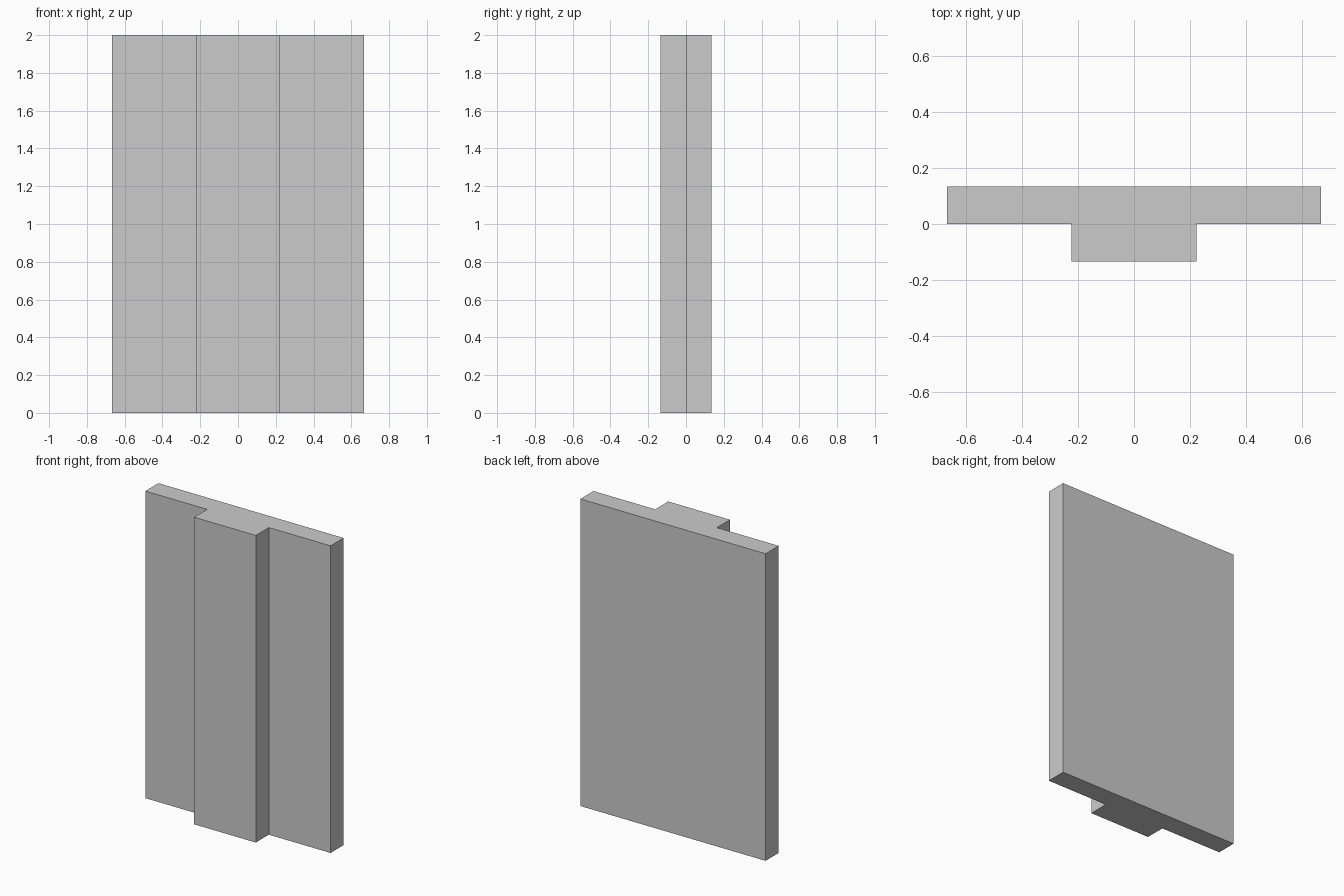
import bpy
import bmesh

if "Cube" in bpy.data.objects:
    bpy.data.objects.remove(bpy.data.objects["Cube"])

HEIGHT = 2.0
HALF_WIDTH = 0.667   # back plate
HALF_RIB = 0.222     # front rib
HALF_DEPTH = 0.134

# T-shaped cross-section: right half, mirrored to the left
right = [(HALF_RIB, -HALF_DEPTH), (HALF_RIB, 0), (HALF_WIDTH, 0), (HALF_WIDTH, HALF_DEPTH)]
profile = right + [(-x, y) for x, y in reversed(right)]

# Extrude the section upwards into one solid panel
bm = bmesh.new()
base = bm.faces.new([bm.verts.new((x, y, 0)) for x, y in profile])
result = bmesh.ops.extrude_face_region(bm, geom=[base], use_keep_orig=True)
top_verts = [g for g in result["geom"] if isinstance(g, bmesh.types.BMVert)]
bmesh.ops.translate(bm, verts=top_verts, vec=(0, 0, HEIGHT))
bmesh.ops.recalc_face_normals(bm, faces=bm.faces)

mesh = bpy.data.meshes.new("ribbed_panel")
bm.to_mesh(mesh)
bm.free()
panel = bpy.data.objects.new("ribbed_panel", mesh)
bpy.context.collection.objects.link(panel)
